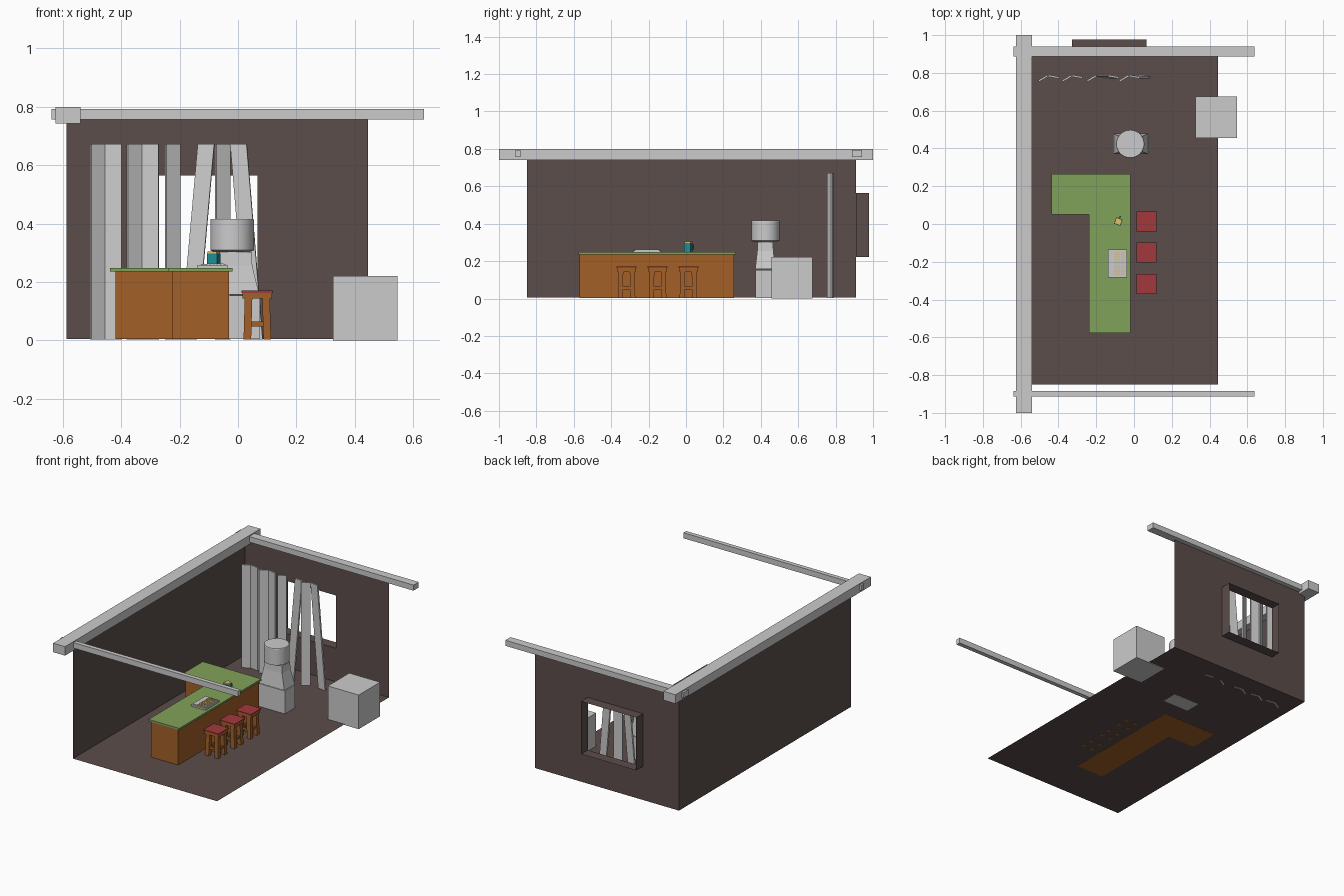
import bpy, bmesh, math
from mathutils import Vector, Matrix

if "Cube" in bpy.data.objects:
    bpy.data.objects.remove(bpy.data.objects["Cube"])


def material(name, rgb):
    m = bpy.data.materials.new(name)
    m.diffuse_color = (*rgb, 1)
    m.use_nodes = True
    m.node_tree.nodes["Principled BSDF"].inputs["Base Color"].default_value = m.diffuse_color
    return m


WALL = material("brown_wall", (0.105, 0.075, 0.07))
WOOD = material("orange_wood", (0.36, 0.115, 0.022))
GREEN = material("green_top", (0.22, 0.36, 0.10))
RED = material("red_seat", (0.36, 0.04, 0.045))
TEAL = material("teal", (0.012, 0.27, 0.30))
YELLOW = material("yellow", (0.75, 0.52, 0.15))


def make(name, verts, faces, mat=None, fix=True):
    me = bpy.data.meshes.new(name)
    me.from_pydata(verts, [], faces)
    if fix:
        bm = bmesh.new()
        bm.from_mesh(me)
        bmesh.ops.recalc_face_normals(bm, faces=bm.faces)
        bm.to_mesh(me)
        bm.free()
    ob = bpy.data.objects.new(name, me)
    bpy.context.collection.objects.link(ob)
    if mat:
        me.materials.append(mat)
    return ob


def loft(name, rings, mat=None):
    """Closed solid through rings of equal vertex count."""
    n = len(rings[0])
    verts = [v for r in rings for v in r]
    faces = [tuple(range(n)), tuple(range(len(verts) - n, len(verts)))]
    for k in range(len(rings) - 1):
        for i in range(n):
            j = (i + 1) % n
            faces.append((k * n + i, k * n + j, (k + 1) * n + j, (k + 1) * n + i))
    return make(name, verts, faces, mat)


def prism(name, outline, z0, z1, mat=None):
    return loft(name, [[(x, y, z) for x, y in outline] for z in (z0, z1)], mat)


def box(name, x0, x1, y0, y1, z0, z1, mat=None):
    return prism(name, [(x0, y0), (x1, y0), (x1, y1), (x0, y1)], z0, z1, mat)


# room shell: single-sided floor and walls
XL, XR, YF, YB, ZF, ZT = -0.587, 0.445, -0.85, 0.91, 0.005, 0.765
make("floor", [(XL, YF, ZF), (XR, YF, ZF), (XR, YB, ZF), (XL, YB, ZF)],
     [(0, 1, 2, 3)], WALL, False)
make("left_wall", [(XL, YF, ZF), (XL, YB, ZF), (XL, YB, ZT), (XL, YF, ZT)],
     [(0, 1, 2, 3)], WALL, False)


# back wall with a window opening and a reveal running outwards
def rect(x0, x1, z0, z1, y):
    return [(x0, y, z0), (x1, y, z0), (x1, y, z1), (x0, y, z1)]


hole = (-0.328, 0.067, 0.222, 0.564)
verts = rect(XL, XR, ZF, ZT, YB) + rect(*hole, YB) + rect(*hole, 0.978)
faces = []
for k in (0, 4):
    for i in range(4):
        j = (i + 1) % 4
        faces.append((k + i, k + j, k + 4 + j, k + 4 + i))
make("back_wall_with_window", verts, faces, WALL, False)

# roof beams
box("left_beam", -0.625, -0.54, -1, 1, 0.742, 0.80)
box("back_beam", -0.638, 0.637, 0.887, 0.94, 0.757, 0.793)
box("front_beam", -0.638, 0.637, -0.912, -0.884, 0.757, 0.793)


# folded curtain slats
def slat(name, p, q, low=0.0, high=0.0):
    p, q = Vector(p), Vector(q)
    d = (q - p).normalized()
    n = Vector((-d.y, d.x)) * 0.005
    pts = [p - n, q - n, q + n, p + n]
    loft(name, [[(v.x + s, v.y, z) for v in pts]
                for s, z in ((low, 0.003), (high, 0.672))])


for i, (x, low, high) in enumerate([(-0.505, 0, 0), (-0.379, 0, 0),
                                    (-0.248, 0, 0.06), (-0.077, 0.055, 0)]):
    slat(f"curtain_slat_a_{i}", (x, 0.757), (x + 0.048, 0.785))
    slat(f"curtain_slat_b_{i}", (x + 0.051, 0.785), (x + 0.107, 0.775), low, high)


# L-shaped counter
def ell(x0, xm, x1, y0, ym, y1):
    return [(xm, y0), (x1, y0), (x1, y1), (x0, y1), (x0, ym), (xm, ym)]


prism("counter_body", ell(-0.42, -0.226, -0.03, -0.57, 0.06, 0.257), 0.004, 0.236, WOOD)
prism("counter_top", ell(-0.438, -0.238, -0.018, -0.576, 0.05, 0.265), 0.236, 0.248, GREEN)

# stools
for i, cy in enumerate((0.013, -0.152, -0.318)):
    cx = 0.066
    box(f"stool_{i}_cushion", cx - 0.054, cx + 0.054, cy - 0.053, cy + 0.053, 0.163, 0.17, RED)
    box(f"stool_{i}_seat", cx - 0.05, cx + 0.05, cy - 0.048, cy + 0.048, 0.143, 0.163, WOOD)
    for sx in (-1, 1):
        for sy in (-1, 1):
            rings = []
            for z, o in ((0.003, 0.034), (0.145, 0.03)):
                x, y, h = cx + sx * o, cy + sy * o, 0.013
                rings.append([(x - h, y - h, z), (x + h, y - h, z),
                              (x + h, y + h, z), (x - h, y + h, z)])
            loft(f"stool_{i}_leg", rings, WOOD)
        box(f"stool_{i}_side_rail", cx + sx * 0.032 - 0.006, cx + sx * 0.032 + 0.006,
            cy - 0.03, cy + 0.03, 0.048, 0.064, WOOD)
        box(f"stool_{i}_cross_rail", cx - 0.03, cx + 0.03,
            cy + sx * 0.032 - 0.006, cy + sx * 0.032 + 0.006, 0.048, 0.064, WOOD)

# tray with a grid of small tan keys
box("counter_tray", -0.138, -0.036, -0.282, -0.136, 0.248, 0.258)
box("tray_panel", -0.127, -0.043, -0.273, -0.145, 0.258, 0.261)
for i in range(5):
    for j in range(11):
        x, y = -0.104 + i * 0.0115, -0.269 + j * 0.0113
        box("tray_key", x, x + 0.008, y, y + 0.008, 0.261, 0.263, YELLOW)


# rotated mug on the counter
def mug_part(name, x0, x1, y0, y1, z0, z1, mat):
    ob = box(name, x0, x1, y0, y1, z0, z1, mat)
    ob.data.transform(Matrix.Translation((-0.083, 0.013, 0)) @ Matrix.Rotation(math.radians(-20), 4, 'Z'))


mug_part("mug_body", -0.018, 0.018, -0.018, 0.018, 0.248, 0.297, TEAL)
mug_part("mug_lid", -0.017, 0.017, -0.017, 0.017, 0.297, 0.305, YELLOW)
for z in (0.262, 0.284):
    mug_part("mug_handle_arm", -0.003, 0.003, 0.018, 0.03, z, z + 0.006, TEAL)
mug_part("mug_handle_grip", -0.003, 0.003, 0.025, 0.031, 0.262, 0.29, TEAL)


# blocky server figure: legs, flared torso, round head
def tapered(name, sections):
    cx, cy = -0.017, 0.424
    loft(name, [[(cx - a, cy - b, z), (cx + a, cy - b, z), (cx + a, cy + b, z),
                 (cx - a, cy + b, z)] for z, a, b in sections])


tapered("figure_legs", [(0.004, 0.093, 0.052), (0.153, 0.093, 0.052)])
tapered("figure_torso", [(0.157, 0.09, 0.054), (0.255, 0.066, 0.043), (0.302, 0.064, 0.041)])
N = 32
head = loft("figure_head", [[(-0.02 + r * math.cos(2 * math.pi * i / N),
                              0.424 + r * math.sin(2 * math.pi * i / N), z)
                             for i in range(N)]
                            for z, r in ((0.302, 0.06), (0.309, 0.075), (0.413, 0.075), (0.416, 0.073))])
bpy.context.view_layer.objects.active = head
head.select_set(True)
bpy.ops.object.shade_smooth_by_angle(angle=math.radians(30))

# plain crate
box("crate", 0.325, 0.546, 0.456, 0.675, 0.0, 0.221)
